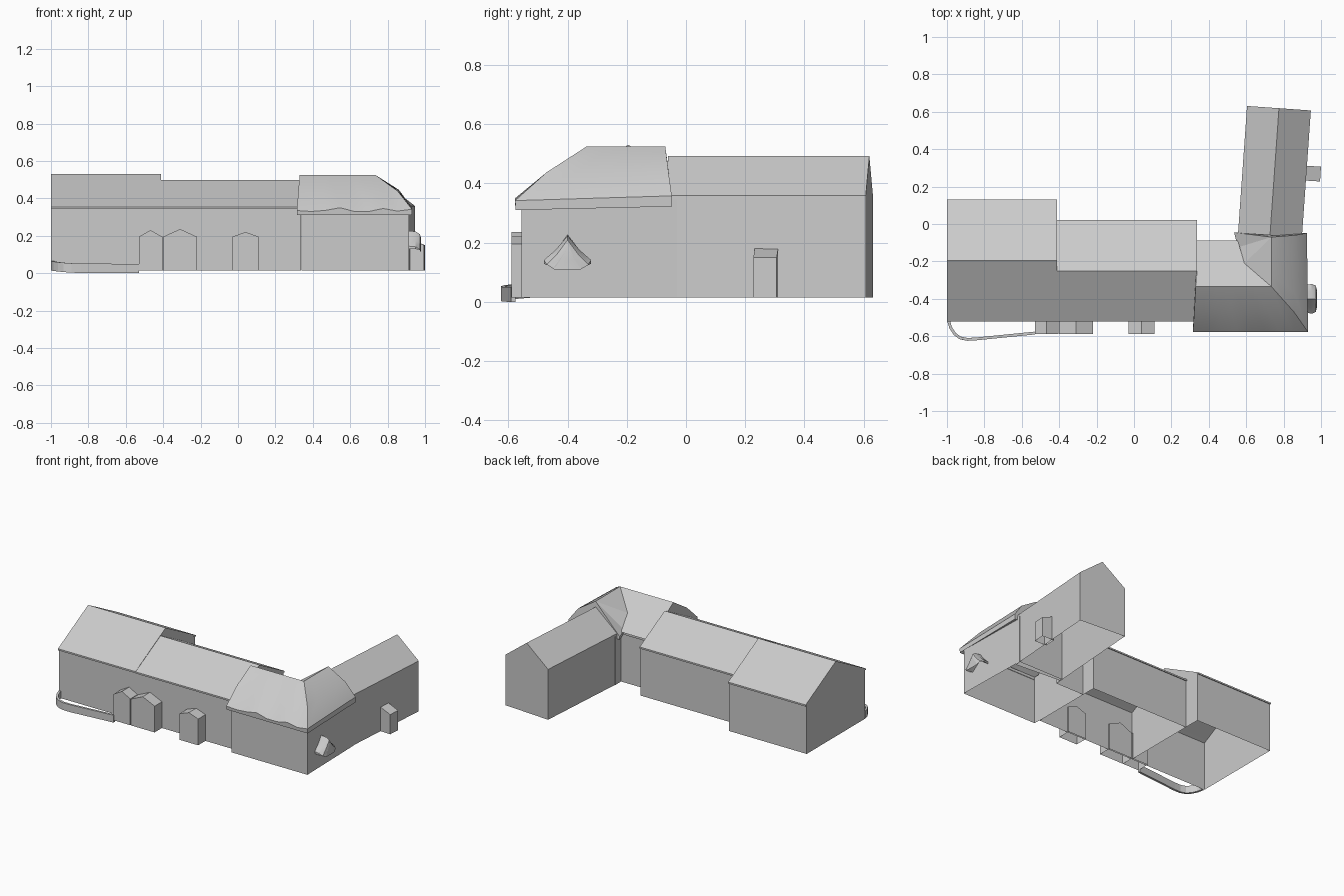
import bpy
from mathutils import Vector

cube = bpy.data.objects.get("Cube")
if cube:
    bpy.data.objects.remove(cube, do_unlink=True)

stone = bpy.data.materials.new("plain grey")
stone.use_nodes = True
GREY = (0.6, 0.6, 0.6, 1)
stone.diffuse_color = GREY
stone.node_tree.nodes["Principled BSDF"].inputs["Base Color"].default_value = GREY
BASE = 0.015


def build(name, verts, faces):
    me = bpy.data.meshes.new(name)
    me.from_pydata([tuple(v) for v in verts], [], faces)
    me.materials.append(stone)
    ob = bpy.data.objects.new(name, me)
    bpy.context.collection.objects.link(ob)
    return ob


def loft(name, rings, closed=True, caps=True):
    """Skin a list of equal-length rings."""
    n = len(rings[0])
    verts = [v for r in rings for v in r]
    faces = []
    for k in range(len(rings) - 1):
        for i in range(n if closed else n - 1):
            j = (i + 1) % n
            faces.append((k * n + i, k * n + j, (k + 1) * n + j, (k + 1) * n + i))
    if caps:
        faces.append(tuple(reversed(range(n))))
        faces.append(tuple(range(len(verts) - n, len(verts))))
    return build(name, verts, faces)


def sweep(name, a, b, profile, closed=True):
    """Extrude a (side, height) profile from plan point a to b."""
    a, b = Vector((*a, 0)), Vector((*b, 0))
    d = (b - a).normalized()
    side = Vector((d.y, -d.x, 0))
    rings = [[p + side * s + Vector((0, 0, z)) for s, z in profile] for p in (a, b)]
    return loft(name, rings, closed)


def house(name, a, b, half, eave, ridge, slab=0.0):
    """Open-bottomed gabled body, with an optional overhanging roof slab."""
    w = half - slab
    sweep(name + "_walls", a, b, [(-w, BASE), (-w, eave - slab * .5), (0, ridge - slab * .5),
                                  (w, eave - slab * .5), (w, BASE)], closed=False)
    if slab:
        sweep(name + "_roof", a, b, [(-half, eave), (0, ridge), (half, eave),
                                     (half, eave - slab), (0, ridge - slab), (-half, eave - slab)])


# Long wing in two steps, and the slightly turned rear wing
house("west_wing", (-1, -.195), (-.412, -.195), .327, .355, .53, .011)
house("middle_wing", (-.412, -.25), (.337, -.25), .271, .353, .497, .011)
house("rear_wing", (.727, -.06), (.775, .619), .171, .36, .492)

# Front porches
for name, x0, x1, top in (("west", -.53, -.405, .23), ("double", -.40, -.22, .236), ("east", -.03, .11, .22)):
    mid = (x0 + x1) / 2
    house("porch_" + name, (mid, -.589), (mid, -.50), (x1 - x0) / 2, .195, top)

# Lean-to on the rear wing
sweep("side_lean_to", (.905, .233), (.91, .312),
      [(0, BASE), (0, .185), (.09, .15), (.09, BASE)], closed=False)

# Corner block walls
plan = [(.34, -.555), (.915, -.555), (.903, -.03), (.555, -.03), (.555, -.09), (.34, -.09)]
loft("corner_walls", [[(x, y, z) for x, y in plan] for z in (BASE, .345)], caps=False)

# Corner roof, front slope with an uneven eave
ridge_z = .525
eave_z = [.335, .33, .336, .35, .33, .33, .346, .332, .342]
n = len(eave_z) - 1
top, mid, low, rim, soffit = [], [], [], [], []
for i, z in enumerate(eave_z):
    t = i / n
    top.append((.33 + .405 * t, -.335, ridge_z))
    mid.append((.322 + .533 * t, -.47, .438))
    low.append((.315 + .615 * t, -.577, z))
    rim.append((.315 + .615 * t, -.575, .31))
    soffit.append((.335 + .58 * t, -.553, .325))
front = loft("corner_roof_front", [soffit, rim, low, mid, top], closed=False, caps=False)

# Corner roof, east slope
top, mid, low, rim, soffit = [], [], [], [], []
for i in range(5):
    t = i / 4
    top.append((.735, -.335 + .265 * t, ridge_z))
    mid.append((.855 + .005 * t, -.47 + .41 * t, .438 + .008 * t))
    low.append((.93 - .005 * t, -.577 + .529 * t, .342 + .016 * t))
    rim.append((.93 - .005 * t, -.575 + .527 * t, .31 + .012 * t))
    soffit.append((.915 - .01 * t, -.553 + .505 * t, .325))
east = loft("corner_roof_east", [soffit, rim, low, mid, top], closed=False, caps=False)

# Corner roof, inner slopes meeting in a valley, and the two gable ends
r0, r1, r2 = (.33, -.335, ridge_z), (.735, -.335, ridge_z), (.735, -.07, ridge_z)
inner = [r0, r1, r2, (.335, -.088, .355), (.555, -.088, .355), (.59, -.21, .43),
         (.535, -.045, .345), (.555, -.125, .355), (.535, -.045, .325), (.555, -.125, .335)]
build("corner_roof_inner", inner,
      [(0, 3, 4, 5), (0, 5, 1), (1, 5, 2), (5, 7, 2), (7, 6, 2), (4, 7, 5), (7, 9, 8, 6)])
build("corner_roof_ends",
      [r2, (.86, -.06, .446), (.925, -.048, .358), (.925, -.048, .322), (.535, -.045, .325),
       (.535, -.045, .345), r0, (.322, -.47, .438), (.315, -.577, .335), (.315, -.575, .31),
       (.335, -.088, .31), (.335, -.088, .355)],
      [(0, 1, 2, 3, 4, 5), (6, 7, 8, 9, 10, 11)])

# Bowed hood over the east door
rings = []
for x, drop, width in ((.905, 0, .07), (.95, .004, .08), (.972, .018, .07), (.978, .035, .045)):
    outer = [(-1, .145), (-.5, .18), (0, .227), (.5, .18), (1, .145)]
    under = [(1, .13), (.5, .157), (0, .188), (-.5, .157), (-1, .13)]
    rings.append([(x, -.4 + s * width, z - drop) for s, z in outer] +
                 [(x, -.4 + s * width, z - drop * .3) for s, z in under])
hood = loft("door_hood", rings)

# Low curved garden wall
path = [(-.992, -.515, .015), (-.98, -.555, .012), (-.958, -.588, .009), (-.93, -.609, .006),
        (-.89, -.617, .003), (-.84, -.614, .001), (-.53, -.583, 0)]
wall = loft("garden_wall", [[(x, y, z), (x, y, z + .05)] for x, y, z in path], closed=False, caps=False)
thick = wall.modifiers.new("thickness", "SOLIDIFY")
thick.thickness, thick.offset = .015, 0

# Smooth the thatch and hood, keeping edges sharp
bpy.ops.object.select_all(action="DESELECT")
for ob in (front, east, hood):
    ob.select_set(True)
    bpy.context.view_layer.objects.active = ob
bpy.ops.object.shade_smooth_by_angle(angle=.6)
